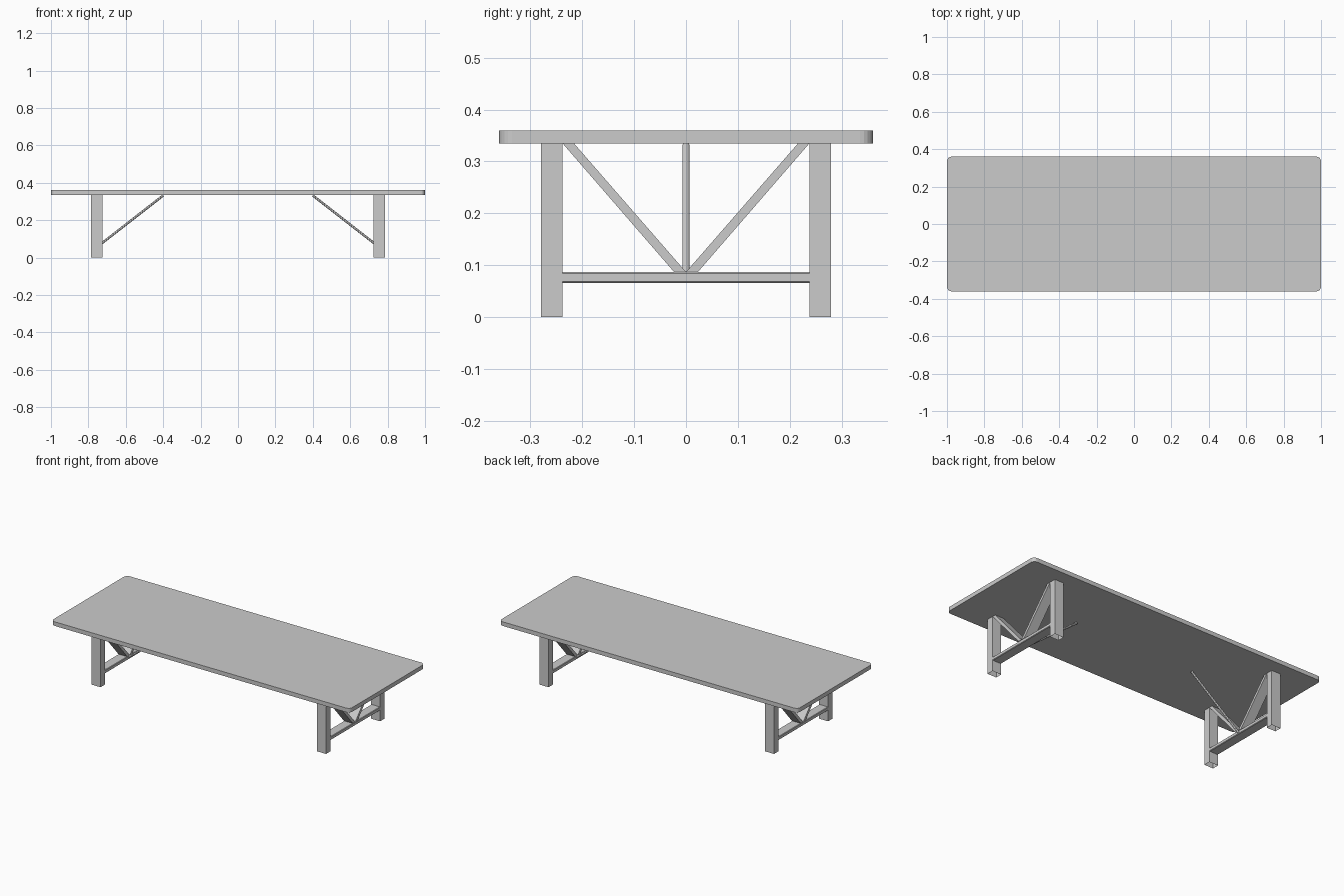
import bpy, bmesh
from mathutils import Vector

if "Cube" in bpy.data.objects:
    bpy.data.objects.remove(bpy.data.objects["Cube"])


def new_object(name, bm):
    bmesh.ops.recalc_face_normals(bm, faces=bm.faces)
    mesh = bpy.data.meshes.new(name)
    bm.to_mesh(mesh)
    bm.free()
    ob = bpy.data.objects.new(name, mesh)
    bpy.context.collection.objects.link(ob)
    return ob


def box(name, lo, hi, bevel=0.0, vertical=False, segments=1, open_bottom=False):
    bm = bmesh.new()
    bmesh.ops.create_cube(bm, size=1)
    lo, hi = Vector(lo), Vector(hi)
    for v in bm.verts:
        v.co = Vector([(lo[i] + hi[i]) / 2 + v.co[i] * (hi[i] - lo[i]) for i in range(3)])
    if bevel:
        axis = 2 if vertical else 1
        edges = [e for e in bm.edges
                 if abs(e.verts[0].co[axis] - e.verts[1].co[axis]) > 1e-4]
        bmesh.ops.bevel(bm, geom=edges, offset=bevel, segments=segments,
                        profile=0.5, affect='EDGES')
    ob = new_object(name, bm)
    if open_bottom:
        bm = bmesh.new()
        bm.from_mesh(ob.data)
        bmesh.ops.delete(bm, geom=[f for f in bm.faces if f.normal.z < -0.9],
                         context='FACES_ONLY')
        bm.to_mesh(ob.data)
        bm.free()
    return ob


def prism(name, profile, x0, x1):
    # extrude a (y, z) profile along x
    bm = bmesh.new()
    face = bm.faces.new([bm.verts.new((x0, y, z)) for y, z in profile])
    ext = bmesh.ops.extrude_face_region(bm, geom=[face])["geom"]
    bmesh.ops.translate(bm, vec=(x1 - x0, 0, 0),
                        verts=[g for g in ext if isinstance(g, bmesh.types.BMVert)])
    return new_object(name, bm)


def rod(name, a, b, radius):
    a, b = Vector(a), Vector(b)
    bm = bmesh.new()
    bmesh.ops.create_cone(bm, cap_ends=True, segments=12, radius1=radius,
                          radius2=radius, depth=(b - a).length)
    bm.transform((b - a).to_track_quat('Z', 'Y').to_matrix().to_4x4())
    bmesh.ops.translate(bm, vec=(a + b) / 2, verts=bm.verts)
    ob = new_object(name, bm)
    bpy.context.view_layer.objects.active = ob
    ob.select_set(True)
    bpy.ops.object.shade_smooth_by_angle()
    ob.select_set(False)
    return ob


# table top with rounded corners
TOP_Z = 0.335
box("table_top", (-1, -0.36, TOP_Z), (1, 0.36, 0.36), 0.025, vertical=True, segments=5)

for sx, end in ((-1, "left"), (1, "right")):
    x0, x1 = sorted((sx * 0.725, sx * 0.785))
    # stretcher between the legs
    box(end + "_stretcher", (x0, -0.238, 0.066), (x1, 0.238, 0.087), 0.003)
    for sy, side in ((-1, "front"), (1, "back")):
        y0, y1 = sorted((sy * 0.238, sy * 0.279))
        box(f"{end}_{side}_leg", (x0, y0, 0), (x1, y1, TOP_Z), open_bottom=True)
        # V-shaped plank brace
        prism(f"{end}_{side}_brace",
              [(sy * 0.0, 0.087), (sy * 0.023, 0.087),
               (sy * 0.238, TOP_Z), (sy * 0.216, TOP_Z)], x0, x1)
    # thin diagonal rod up to the underside of the top
    rod(end + "_diagonal_rod", (sx * 0.73, 0, 0.075), (sx * 0.40, 0, 0.332), 0.0065)
